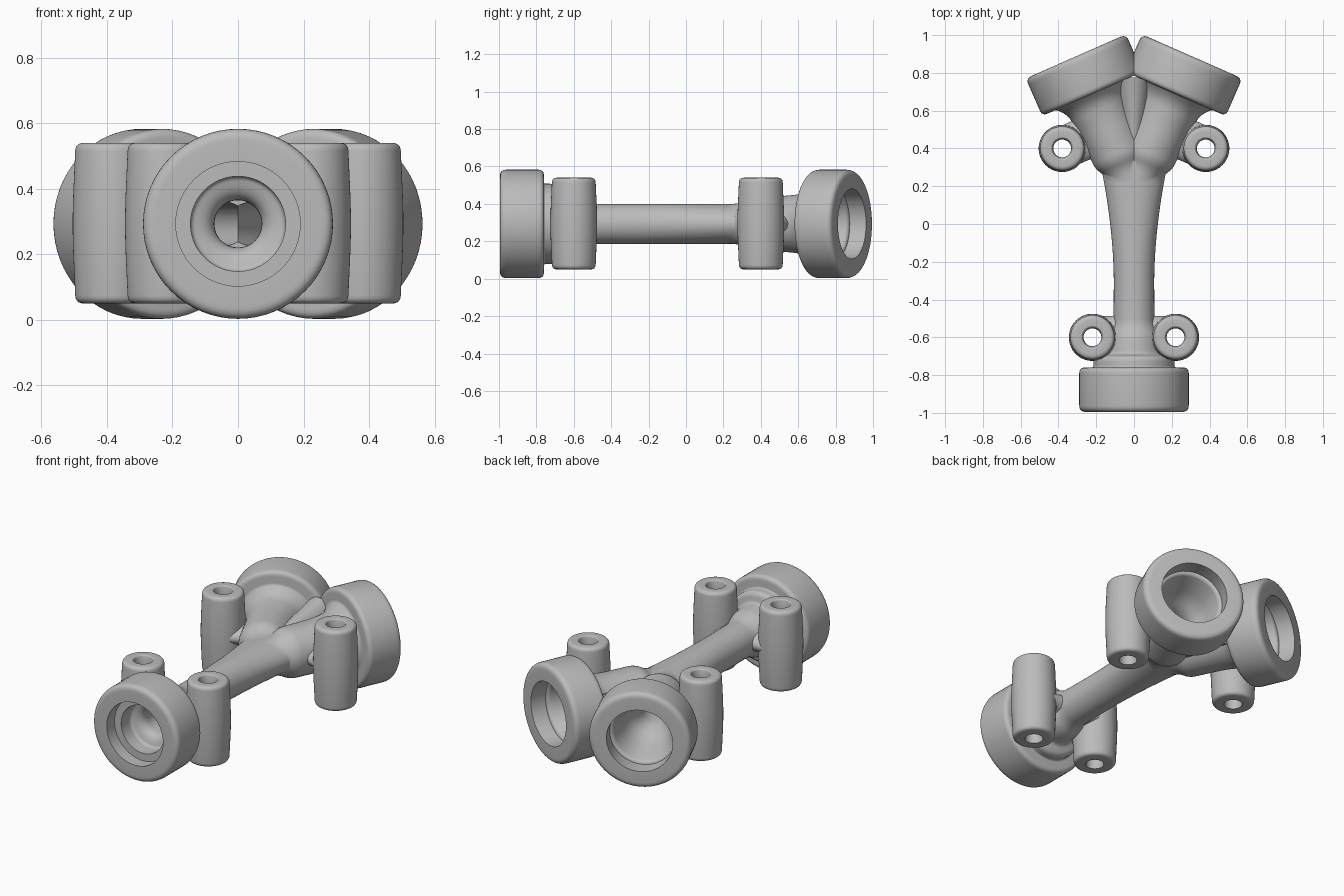
import bpy, bmesh, math
from mathutils import Vector

cube = bpy.data.objects.get("Cube")
if cube:
    bpy.data.objects.remove(cube)

MID = 0.293                     # height of the pipe axis
SEG = 64
metal = bpy.data.materials.new("plain_grey")
metal.use_nodes = True
GREY = (0.5, 0.5, 0.5, 1)
metal.diffuse_color = GREY
metal.node_tree.nodes["Principled BSDF"].inputs["Base Color"].default_value = GREY


def fillet(points):
    """Round the corners of a profile of (along, radius, cut) points."""
    out = []
    for i, (s, r, cut) in enumerate(points):
        p = Vector((s, r))
        if not cut:
            out.append(p)
            continue
        a, b = Vector(points[i - 1][:2]), Vector(points[i + 1][:2])
        a = p + (a - p).normalized() * cut
        b = p + (b - p).normalized() * cut
        for k in range(7):
            t = k / 6
            out.append(a * (1 - t) ** 2 + p * 2 * t * (1 - t) + b * t ** 2)
    return out


def sweep(name, origin, axis, stations, closed=False):
    """Rings of (along, side radius[, upright radius]) on a straight axis."""
    axis = Vector(axis).normalized()
    up = Vector((0, 1, 0)) if abs(axis.z) > 0.9 else Vector((0, 0, 1))
    side = axis.cross(up)
    bm = bmesh.new()
    rings = []
    for st in stations:
        s, rs, ru = st[0], st[1], st[-1]
        c = Vector(origin) + axis * s
        rings.append([bm.verts.new(c + side * rs * math.cos(a) + up * ru * math.sin(a))
                      for a in (2 * math.pi * k / SEG for k in range(SEG))])
    pairs = list(zip(rings, rings[1:]))
    if closed:
        pairs.append((rings[-1], rings[0]))
    else:
        bm.faces.new(rings[0])
        bm.faces.new(rings[-1])
    for a, b in pairs:
        for k in range(SEG):
            n = (k + 1) % SEG
            bm.faces.new((a[k], a[n], b[n], b[k]))
    bmesh.ops.recalc_face_normals(bm, faces=bm.faces)
    me = bpy.data.meshes.new(name)
    bm.to_mesh(me)
    bm.free()
    me.materials.append(metal)
    ob = bpy.data.objects.new(name, me)
    bpy.context.collection.objects.link(ob)
    smooth(me)
    return ob


def smooth(me):
    me.shade_smooth()
    me.set_sharp_from_angle(angle=math.radians(38))


def combine(target, tools, operation):
    """Apply booleans to the target and discard the tools."""
    for tool in tools:
        mod = target.modifiers.new("cut", 'BOOLEAN')
        mod.operation, mod.object, mod.solver = operation, tool, 'EXACT'
    deps = bpy.context.evaluated_depsgraph_get()
    me = bpy.data.meshes.new_from_object(target.evaluated_get(deps))
    target.modifiers.clear()
    target.data = me
    for tool in tools:
        bpy.data.objects.remove(tool)
    smooth(me)


# Front flange, collar and the main pipe, which widens toward the fork
front = fillet([(-0.995, 0.2, 0), (-0.995, 0.29, 0.035), (-0.76, 0.29, 0.03),
                (-0.76, 0.215, 0.01), (-0.7, 0.215, 0.03), (-0.69, 0.15, 0.02),
                (-0.6, 0.14, 0.03), (-0.53, 0.108, 0.03), (-0.3, 0.107, 0)])
flare = []
for k in range(1, 17):
    t = k / 16
    flare.append((-0.3 + 0.64 * t, 0.107 + 0.075 * t ** 1.8, 0.107))
body = sweep("manifold_body", (0, 0, MID), (0, 1, 0), [tuple(p) for p in front] + flare)

# Forked branches with their round flanges
FORK = (0, 0.187, MID)
branch = fillet([(0, 0.1, 0), (0.12, 0.112, 0.03), (0.18, 0.146, 0.03), (0.4, 0.15, 0.06),
                 (0.5, 0.165, 0.04), (0.548, 0.21, 0.01), (0.548, 0.29, 0.03),
                 (0.765, 0.29, 0.035), (0.765, 0.2, 0)])
branches = [sweep("branch", FORK, (sx * 0.402, 0.915, 0), branch) for sx in (-1, 1)]
web = sweep("web", (0, 0, MID), (0, 1, 0),
            [(0.42, 0.04, 0.1), (0.55, 0.07, 0.12), (0.68, 0.09, 0.14), (0.775, 0.1, 0.16)])
combine(body, branches + [web], 'UNION')

# Bores: stepped socket in front, bowls in the rear flanges
bore = fillet([(-1.1, 0.19, 0), (-0.92, 0.19, 0), (-0.92, 0.145, 0), (-0.83, 0.145, 0.015),
               (-0.81, 0.072, 0.05), (0.28, 0.072, 0)])
bowl = fillet([(0.05, 0.066, 0), (0.4, 0.068, 0.06), (0.5, 0.125, 0.05), (0.67, 0.17, 0.02),
               (0.67, 0.187, 0), (0.85, 0.187, 0)])
cutters = [sweep("front_bore", (0, 0, MID), (0, 1, 0), bore)]
cutters += [sweep("rear_bore", FORK, (sx * 0.402, 0.915, 0), bowl) for sx in (-1, 1)]
combine(body, cutters, 'DIFFERENCE')

# Hollow barrel posts, each tied to the pipe by a short flat arm
post = fillet([(0.05, 0.05, 0), (0.05, 0.116, 0.025), (MID, 0.127, 0.1), (0.54, 0.116, 0.025),
               (0.54, 0.055, 0.008), (0.5, 0.047, 0), (0.09, 0.047, 0)])
for sx, label in ((-1, "right"), (1, "left")):
    for place, x, y, inward in (("front", 0.22, -0.6, (-1, 0)),
                                ("rear", 0.38, 0.4, (-0.915, 0.402))):
        sweep(f"{place}_{label}_post", (sx * x, y, 0), (0, 0, 1), post, closed=True)
        sweep(f"{place}_{label}_arm", (sx * x, y, MID), (sx * inward[0], inward[1], 0),
              [(0.056, 0.112, 0.06), (0.1, 0.112, 0.06), (0.16 if place == "rear" else 0.135, 0.12, 0.065)])
